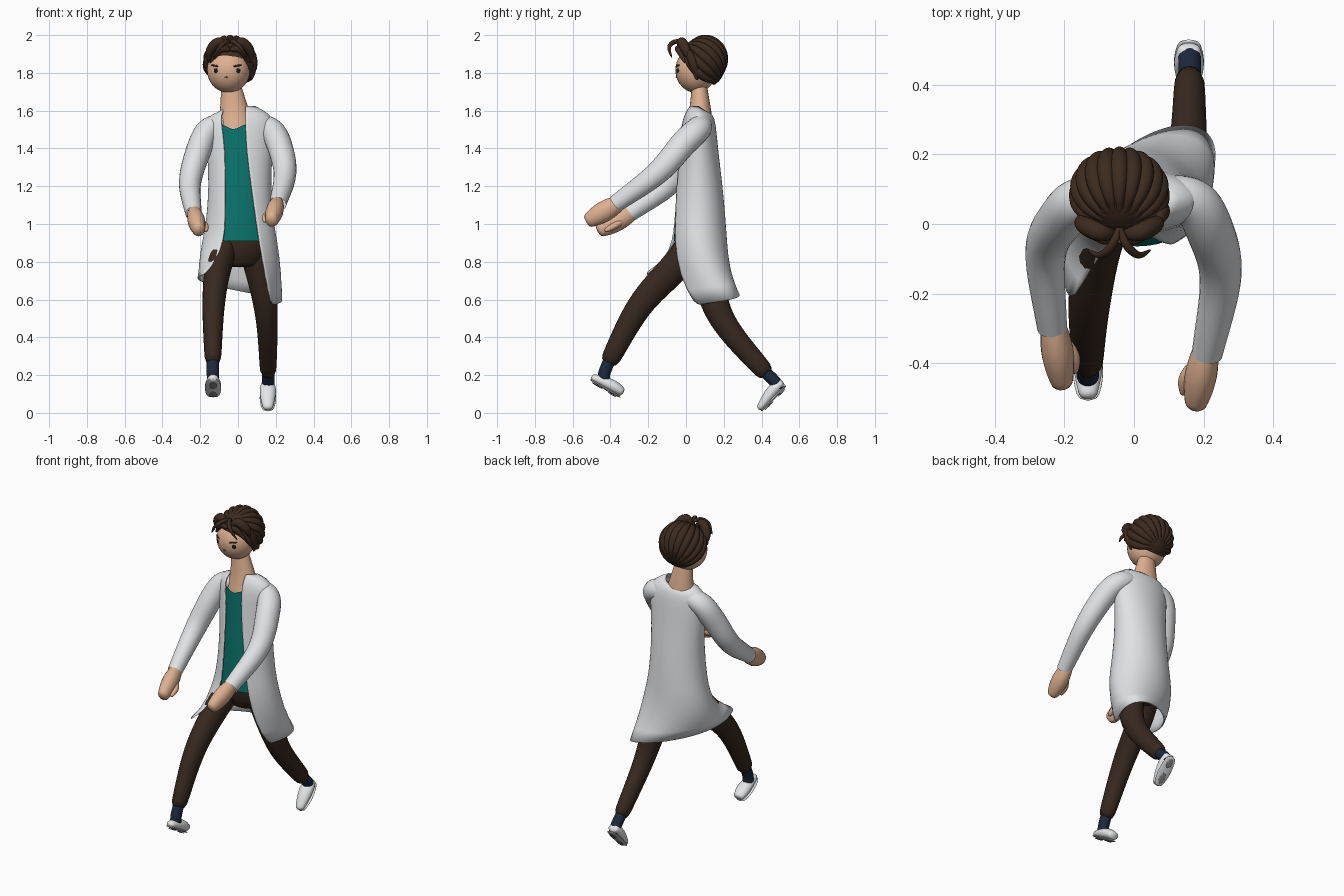
import bpy, bmesh
from math import sin, cos, asin, pi, radians, sqrt
from mathutils import Vector, Matrix

cube = bpy.data.objects.get("Cube")
if cube:
    bpy.data.objects.remove(cube)


def material(name, *colour):
    mat = bpy.data.materials.new(name)
    mat.use_nodes = True
    mat.diffuse_color = (*colour, 1)
    mat.node_tree.nodes["Principled BSDF"].inputs["Base Color"].default_value = (*colour, 1)
    return mat


coat_white = material("coat white", .75, .76, .78)
skin = material("skin", .74, .44, .285)
teal = material("shirt teal", .003, .17, .148)
trouser_brown = material("trouser brown", .038, .022, .014)
hair_brown = material("hair brown", .046, .024, .013)
navy = material("sock navy", .012, .022, .047)
shoe_white = material("shoe white", .8, .81, .82)
sole_grey = material("sole grey", .25, .25, .26)
eye_black = material("eye black", .012, .01, .01)
lip_brown = material("lip brown", .36, .15, .09)


def finish(name, bm, mat, subdivide=True):
    bmesh.ops.recalc_face_normals(bm, faces=bm.faces)
    for face in bm.faces:
        face.smooth = True
    mesh = bpy.data.meshes.new(name)
    bm.to_mesh(mesh)
    bm.free()
    mesh.materials.append(mat)
    part = bpy.data.objects.new(name, mesh)
    bpy.context.collection.objects.link(part)
    if subdivide:
        smooth = part.modifiers.new("Smooth", "SUBSURF")
        smooth.levels = smooth.render_levels = 1
    return part


def loft(name, rings, mat, closed=True, caps=False):
    """Skin a list of rings with equal point counts."""
    bm = bmesh.new()
    rows = [[bm.verts.new(point) for point in ring] for ring in rings]
    count = len(rows[0])
    for low, high in zip(rows, rows[1:]):
        for i in range(count if closed else count - 1):
            j = (i + 1) % count
            bm.faces.new((low[i], low[j], high[j], high[i]))
    if caps:
        bm.faces.new(rows[0])
        bm.faces.new(rows[-1])
    return finish(name, bm, mat)


def smooth_path(points, steps=4):
    """Pass a rounded curve through the points."""
    knots = [Vector(p) for p in points]
    knots = [2 * knots[0] - knots[1], *knots, 2 * knots[-1] - knots[-2]]
    curve = []
    for a, b, c, d in zip(knots, knots[1:], knots[2:], knots[3:]):
        for i in range(steps):
            t = i / steps
            curve.append(b + (c - a) * t / 2 + (a - b * 2.5 + c * 2 - d / 2) * t * t
                         + (b * 3 - a - c * 3 + d) * t ** 3 / 2)
    return curve + [knots[-2]]


def limb(name, points, mat, start, end, swell=0, ratio=1, sides=12, caps=True):
    """Tapered tube; swell fattens the middle, ratio flattens it."""
    path = smooth_path(points)
    last = len(path) - 1
    side = Vector((1, 0, 0))
    rings = []
    for i, centre in enumerate(path):
        along = (path[min(i + 1, last)] - path[max(i - 1, 0)]).normalized()
        side = (side - along * side.dot(along)).normalized()
        other = along.cross(side) * ratio
        t = i / last
        radius = start + (end - start) * t + swell * sin(pi * t)
        turns = [2 * pi * k / sides for k in range(sides)]
        rings.append([centre + (side * cos(a) + other * sin(a)) * radius for a in turns])
    return loft(name, rings, mat, caps=caps)


def ball(name, centre, size, mat, spin=0, tilt=0, cut=None):
    bm = bmesh.new()
    bmesh.ops.create_uvsphere(bm, u_segments=32, v_segments=20, radius=1)
    bm.transform(Matrix.Translation(centre) @ Matrix.Rotation(spin, 4, 'Z')
                 @ Matrix.Rotation(tilt, 4, 'Y') @ Matrix.Diagonal((*size, 1)))
    if cut:
        geometry = bm.verts[:] + bm.edges[:] + bm.faces[:]
        bmesh.ops.bisect_plane(bm, geom=geometry, plane_co=cut[0], plane_no=cut[1], clear_inner=True)
    return finish(name, bm, mat, subdivide=False)


# Torso sections: height, half width, half depth
sections = [(1.625, .08, .05), (1.585, .16, .075), (1.53, .19, .092), (1.4, .175, .102), (1.2, .163, .128),
            (1, .18, .145), (.91, .2, .15), (.76, .22, .162), (.64, .225, .175)]
body_x, body_y = .01, .067

# Open coat: below the waist it spreads, swings sideways and its hem slopes
coat_rings = []
for height, width, depth in sections:
    flare = max(0, (1 - height) / .36) ** 2
    swing = flare ** 1.5
    right_edge = -.07 - .11 * flare - .02 * (height > 1.5)
    left_edge = max(.04, .24 - .14 * height)
    first = asin((left_edge - body_x) / width)
    final = 2 * pi + asin(max(-1, (right_edge - body_x) / width))
    first += (asin(.74) - first) * swing
    ring = []
    for i in range(33):
        t = i / 32
        angle = first + (final - first) * t
        right_front = max(0, 2 * t - 1)
        slope = right_front * .1 - max(0, 1 - 2 * t) * .07
        collar_dip = .035 * max(0, -cos(angle)) * (height > 1.6)
        ring.append((body_x + width * sin(angle),
                     body_y - depth * cos(angle) + swing * (.58 * width * sin(angle) - .09 * right_front ** 4),
                     height + flare * slope - collar_dip))
    coat_rings.append(ring)
coat = loft("coat_body", coat_rings, coat_white, closed=False)
coat.modifiers.new("Cloth", "SOLIDIFY").thickness = .008

# Shirt with a V neckline
shirt_rings = []
for height, width, depth in sections[2:7]:
    ring = []
    for k in range(32):
        angle = 2 * pi * k / 32
        x = body_x + width * .92 * sin(angle)
        dip = max(0, .035 - abs(x + .025) * .6) if height > 1.5 and cos(angle) > 0 else 0
        ring.append((x, body_y - depth * .88 * cos(angle), height - dip))
    shirt_rings.append(ring)
loft("shirt", shirt_rings, teal)

# Neck and head
limb("neck", [(-.01, .07, 1.46), (-.02, .075, 1.6), (-.04, .07, 1.75)], skin, .115, .052, -.003, ratio=.76)
head_centre, head_size = Vector((-.05, .052, 1.815)), Vector((.114, .108, .12))
ball("head", head_centre, head_size, skin)


def on_face(name, x, z, width, height, mat, tilt=0):
    """Thin plate laid on the front of the head."""
    across, up = (x - head_centre.x) / head_size.x, (z - head_centre.z) / head_size.z
    y = head_centre.y - head_size.y * sqrt(1 - across ** 2 - up ** 2)
    ball(name, (x, y, z), (width, .0045, height), mat, across, tilt)


for side, sign in (("right", -1), ("left", 1)):
    eye_x = -.058 + .06 * sign
    on_face(side + "_eye", eye_x, 1.812, .012, .012, eye_black)
    on_face(side + "_brow", eye_x - .005, 1.838, .026, .005, hair_brown, -.12 * sign)
on_face("mouth", -.06, 1.777, .011, .003, lip_brown)

# Hair: cap under locks swept from the parting to the nape
hair_centre, hair_size = Vector((-.042, .087, 1.853)), Vector((.134, .132, .145))
ball("hair_cap", hair_centre, hair_size * .94, hair_brown, cut=((0, -.04, 1.895), (0, .65, .76)))
parting, crown, sideways = Vector((0, -.75, .66)), Vector((0, .66, .75)), Vector((1, 0, 0))
for n in range(12):
    fan = radians(19 * (n - 5))
    across = crown * cos(fan) + sideways * sin(fan)
    sweep = [.35 + .5 * i for i in range(6)]
    path = [hair_centre + hair_size * (parting * cos(a) + across * sin(a)) * .9 for a in sweep]
    limb("hair_lock_" + str(n), path, hair_brown, .008, .008, .02, sides=8)

# Fringe: mirrored lobes, under lobes and loose curls
for side, sign in (("right", -1), ("left", 1)):
    def mirrored(*points):
        return [(-.042 + sign * x, y, z) for x, y, z in points]

    limb(side + "_hair_lobe", mirrored((.005, -.03, 1.92), (.055, -.025, 1.965), (.105, 0, 1.92), (.115, .02, 1.86)),
         hair_brown, .01, .005, .023, sides=8)
    limb(side + "_hair_under_lobe", mirrored((0, -.04, 1.92), (.05, -.04, 1.925), (.11, -.005, 1.85)),
         hair_brown, .01, .004, .013, sides=8)
    limb(side + "_hair_curl", mirrored((0, -.01, 1.965), (.02, -.06, 1.965), (.055, -.09, 1.935), (.09, -.075, 1.88)),
         hair_brown, .01, .003, .007, sides=8)
limb("left_sideburn", [(.07, .01, 1.92), (.08, .04, 1.85), (.07, .06, 1.76)], hair_brown, .015, .005, .015)

# Arms
limb("left_sleeve", [(.07, .08, 1.53), (.165, .068, 1.505), (.215, -.01, 1.43), (.25, -.15, 1.27), (.21, -.375, 1.105)],
     coat_white, .055, .046, .02, ratio=1.05, caps=False)
limb("right_sleeve", [(-.07, .08, 1.53), (-.155, .068, 1.5), (-.205, .02, 1.4), (-.255, -.08, 1.22), (-.235, -.3, 1.055)],
     coat_white, .055, .045, .02, ratio=1.05, caps=False)
for side, wrist, tip, outward in (("left", (.21, -.34, 1.12), (.175, -.53, 1.01), -1),
                                  ("right", (-.235, -.27, 1.07), (-.205, -.47, .96), 1)):
    wrist, tip = Vector(wrist), Vector(tip)
    limb(side + "_hand", [wrist, wrist.lerp(tip, .5), tip], skin, .033, .03, .018, ratio=1.2, sides=10)
    thumb = [wrist.lerp(tip, t) + Vector((outward * reach, 0, -.02))
             for t, reach in ((.3, .025), (.55, .045), (.8, .04))]
    limb(side + "_thumb", thumb, skin, .014, .01, .008, sides=8)

# Trousers and socks
limb("trouser_hips", [(.01, .06, .77), (.01, .062, .86), (.01, .067, .99)], trouser_brown, .09, .155, .025, ratio=.75)
limb("right_trouser_leg", [(-.055, .075, .93), (-.105, -.06, .77), (-.13, -.25, .56), (-.133, -.418, .25)],
     trouser_brown, .08, .044, .006, ratio=1.15)
limb("left_trouser_leg", [(.075, .085, .91), (.135, .135, .64), (.155, .22, .45), (.16, .437, .195)],
     trouser_brown, .085, .044, ratio=1.15)
limb("right_sock", [(-.133, -.4, .29), (-.133, -.435, .2), (-.132, -.42, .14)], navy, .034, .034)
limb("left_sock", [(.16, .41, .225), (.16, .475, .16), (.16, .49, .12)], navy, .034, .034)

# Shoes: upper, flat sole and two tread pads along the heel to toe line
for side, heel, toe in (("right", (-.132, -.348, .078), (-.132, -.512, .176)),
                        ("left", (.158, .535, .145), (.158, .398, .004))):
    heel, toe = Vector(heel), Vector(toe)
    up = (toe - heel).cross(sideways).normalized()
    up *= 1 if up.z > 0 else -1
    limb(side + "_shoe", [heel + up * .032, heel.lerp(toe, .4) + up * .034, toe + up * .018],
         shoe_white, .03, .024, .018, ratio=.75)
    limb(side + "_sole", [heel + up * .004, toe + up * .004], shoe_white, .03, .028, .018, ratio=.17)
    for pad, back, front in (("heel", .1, .38), ("toe", .55, .9)):
        limb(side + "_" + pad + "_tread", [heel.lerp(toe, t) - up * .006 for t in (back, front)],
             sole_grey, .01, .01, .012, ratio=.15)
